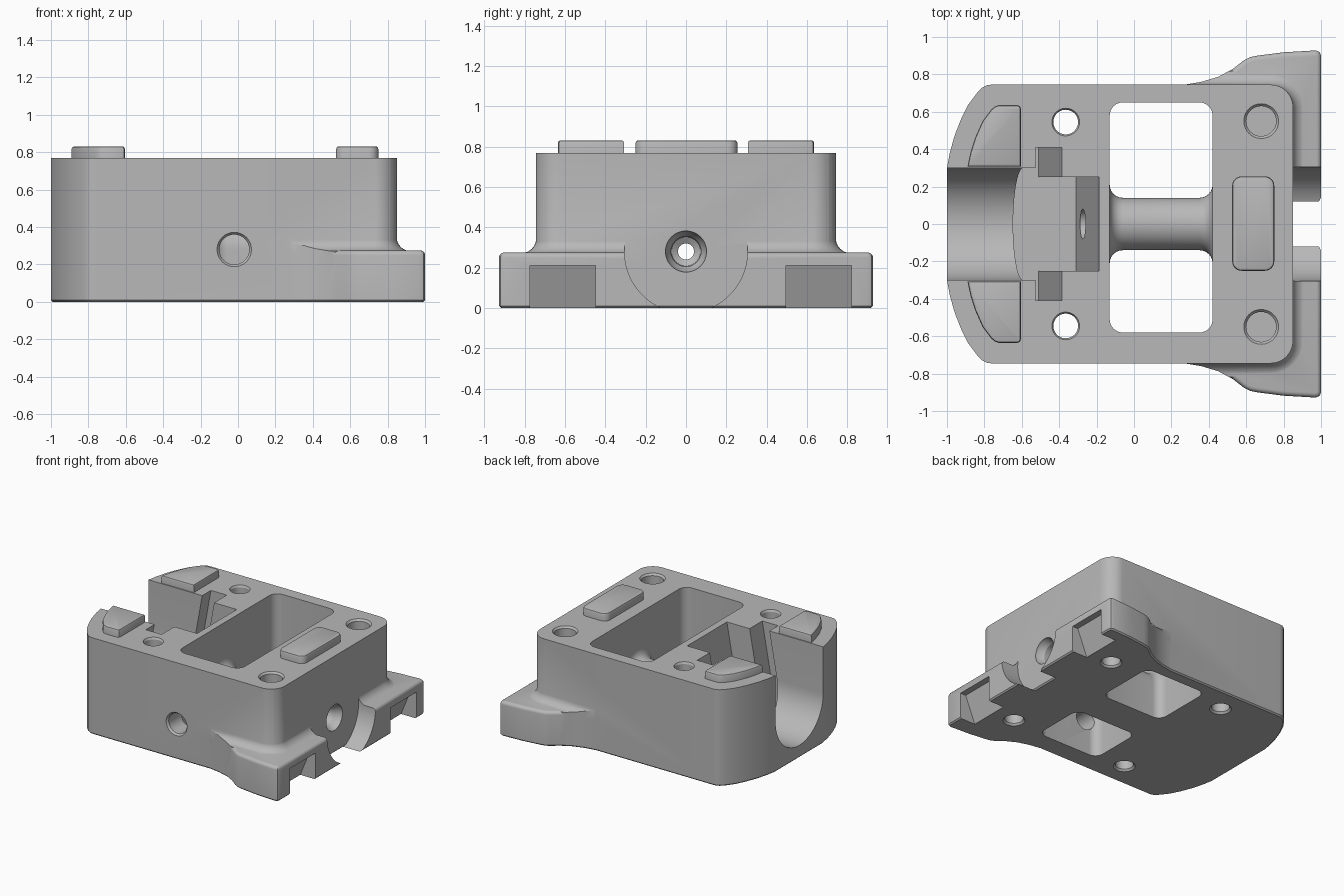
import bpy, bmesh
from math import sin, cos, pi, radians

if "Cube" in bpy.data.objects:
    bpy.data.objects.remove(bpy.data.objects["Cube"])

grey = bpy.data.materials.new("machined_grey")
grey.use_nodes = True
grey.diffuse_color = (0.48, 0.48, 0.48, 1)
grey.node_tree.nodes["Principled BSDF"].inputs["Base Color"].default_value = (0.48, 0.48, 0.48, 1)

TOP, AXIS_Z = 0.77, 0.28


def loft(name, rings, bevels=()):
    """Solid through closed rings; bevels are (height, size, segments)."""
    bm = bmesh.new()
    rows = [[bm.verts.new(p) for p in ring] for ring in rings]
    n = len(rows[0])
    for a, b in zip(rows, rows[1:]):
        for i in range(n):
            j = (i + 1) % n
            bm.faces.new((a[i], a[j], b[j], b[i]))
    bm.faces.new(rows[0][::-1])
    bm.faces.new(rows[-1])
    bmesh.ops.recalc_face_normals(bm, faces=bm.faces)
    for z, size, segs in bevels:
        rim = [e for e in bm.edges if all(abs(v.co.z - z) < 1e-5 for v in e.verts)]
        bmesh.ops.bevel(bm, geom=rim, offset=size, segments=segs, profile=0.5, affect='EDGES')
    me = bpy.data.meshes.new(name)
    bm.to_mesh(me)
    bm.free()
    me.materials.append(grey)
    ob = bpy.data.objects.new(name, me)
    bpy.context.collection.objects.link(ob)
    return ob


def prism(name, outline, z0, z1, bevels=()):
    return loft(name, [[(x, y, z) for x, y in outline] for z in (z0, z1)], bevels)


def rounded(x0, x1, y0, y1, r, segs=8):
    pts = []
    corners = ((x1 - r, y1 - r), (x0 + r, y1 - r), (x0 + r, y0 + r), (x1 - r, y0 + r))
    for q, (cx, cy) in enumerate(corners):
        for k in range(segs + 1):
            a = (q + k / segs) * pi / 2
            pts.append((cx + r * cos(a), cy + r * sin(a)))
    return pts


def lathe(name, axis, at, profile, n=48):
    """Round solid along an axis; profile is (position, radius)."""
    rings = []
    for t, r in profile:
        ring = []
        for i in range(n):
            u, v = r * cos(2 * pi * i / n), r * sin(2 * pi * i / n)
            ring.append({'x': (t, at[0] + u, at[1] + v),
                         'y': (at[0] + u, t, at[1] + v),
                         'z': (at[0] + u, at[1] + v, t)}[axis])
        rings.append(ring)
    return loft(name, rings)


def combine(ob, other, op):
    mod = ob.modifiers.new("combine", 'BOOLEAN')
    mod.operation, mod.object, mod.solver = op, other, 'EXACT'
    bpy.context.view_layer.objects.active = ob
    bpy.ops.object.modifier_apply(modifier=mod.name)
    bpy.data.objects.remove(other)


def mirrored(half):
    return half + [(x, -y) for x, y in reversed(half)]


# Feet: flared flange
foot_half = [(0.2, 0.735), (0.27, 0.745), (0.36, 0.76), (0.45, 0.787), (0.53, 0.83),
             (0.59, 0.877), (0.62, 0.892), (0.66, 0.9), (0.8, 0.918), (0.97, 0.928),
             (0.992, 0.92), (1, 0.9)]
feet = prism("feet", mirrored(foot_half), 0, 0.275, ((0.275, 0.025, 4), (0, 0.01, 1)))

# Fillet skirt between the feet and the block, trimmed to the flange outline
R = 0.075
steps = [(0.2, R)]
for k in range(9):
    t = k / 8 * pi / 2
    steps.append((0.272 + R * (1 - cos(t)), R * (1 - sin(t)) - 0.002))
skirt = loft("skirt", [[(x, y, z) for x, y in rounded(0.1, 0.85 + d, -0.745 - d, 0.745 + d, 0.12 + d)]
                       for z, d in steps])
combine(skirt, prism("trim", mirrored(foot_half), 0.1, 0.6), 'INTERSECT')
combine(feet, skirt, 'UNION')

# Round clearance and wedge pockets in the feet
combine(feet, lathe("clearance", 'x', (0, AXIS_Z), ((0.84, 0.305), (1.1, 0.305)), 96), 'DIFFERENCE')
for y0, y1 in ((-0.775, -0.45), (0.495, 0.82)):
    wedge = [(0.86, -0.01), (0.95, 0.21), (1.1, 0.21), (1.1, -0.01)]
    combine(feet, loft("pocket", [[(x, y, z) for x, z in wedge] for y in (y0, y1)]), 'DIFFERENCE')

# Main block with bowed end
corner = [(0.73 + 0.12 * sin(k * pi / 20), 0.625 + 0.12 * cos(k * pi / 20)) for k in range(11)]
bow = [(-1, 0.3), (-0.985, 0.38), (-0.96, 0.47), (-0.925, 0.56), (-0.885, 0.64),
       (-0.84, 0.7), (-0.81, 0.73), (-0.785, 0.743), (-0.76, 0.745)]
block = prism("block", mirrored(bow + corner), 0, TOP, ((0, 0.01, 1),))
combine(block, feet, 'UNION')

# Central cavity, open through the bottom
combine(block, prism("cavity", rounded(-0.13, 0.42, -0.58, 0.65, 0.07), -0.1, 1), 'DIFFERENCE')

# Shaft bridge across the cavity, flared into its end walls
sections = [(-0.16, 0.21)]
for k in range(7):
    t = k / 6 * pi / 2
    sections.append((-0.13 + 0.07 * (1 - cos(t)), 0.14 + 0.07 * (1 - sin(t))))
sections += [(0.29 - x, w) for x, w in reversed(sections)]
rings = []
for x, w in sections:
    arch = [(x, w * cos(i * pi / 24), AXIS_Z + w * sin(i * pi / 24)) for i in range(25)]
    rings.append([(x, w, 0)] + arch + [(x, -w, 0)])
combine(block, loft("bridge", rings), 'UNION')

# Leaning T slot behind the U groove
FLOOR, LEAN = 0.08, 0.18
tee = mirrored([(-0.65, 0.41), (-0.51, 0.41), (-0.51, 0.25), (-0.31, 0.25)])
combine(block, loft("slot", [[(x + (z - FLOOR) * LEAN, y, z) for x, y in tee]
                             for z in (FLOOR, 1)]), 'DIFFERENCE')
u_shape = [(0.3, 0.95)] + [(0.3 * cos(i * pi / 32), 0.4 - 0.3 * sin(i * pi / 32))
                           for i in range(33)] + [(-0.3, 0.95)]
combine(block, loft("groove", [[(-1.2, y, z) for y, z in u_shape],
                               [(-0.6 + (z - FLOOR) * LEAN, y, z) for y, z in u_shape]]), 'DIFFERENCE')

# Stepped shaft bore and side port
combine(block, lathe("bore", 'x', (0, AXIS_Z),
                     ((0.9, 0.107), (0.83, 0.1), (0.79, 0.075), (0.72, 0.072), (0.7, 0.04),
                      (-0.15, 0.04), (-0.17, 0.08), (-0.5, 0.08))), 'DIFFERENCE')
combine(block, lathe("port", 'y', (-0.02, AXIS_Z),
                     ((-0.78, 0.092), (-0.745, 0.092), (-0.73, 0.08), (-0.5, 0.08))), 'DIFFERENCE')

# Bolt holes: through at the bowed end, blind from both faces at the feet
for s in (-1, 1):
    combine(block, lathe("through_hole", 'z', (-0.365, s * 0.545),
                         ((-0.02, 0.08), (0, 0.08), (0.015, 0.066), (TOP - 0.015, 0.066),
                          (TOP, 0.074), (0.9, 0.074))), 'DIFFERENCE')
    combine(block, lathe("dowel_hole", 'z', (0.68, s * 0.55),
                         ((0.6, 0.08), (TOP - 0.015, 0.08), (TOP, 0.093), (0.9, 0.093))), 'DIFFERENCE')
    combine(block, lathe("foot_hole", 'z', (0.68, s * 0.55),
                         ((-0.02, 0.08), (0, 0.08), (0.015, 0.068), (0.2, 0.068))), 'DIFFERENCE')

# Raised pads
rim = ((0.832, 0.014, 2),)
pads = [prism("end_pad", rounded(0.525, 0.75, -0.25, 0.255, 0.05), 0.75, 0.832, rim)]
pad_half = [(-0.605, 0.307), (-0.605, 0.615), (-0.61, 0.63), (-0.625, 0.636), (-0.72, 0.636),
            (-0.745, 0.628), (-0.765, 0.61), (-0.81, 0.55), (-0.85, 0.46), (-0.875, 0.38), (-0.89, 0.307)]
for s, side in ((1, "back"), (-1, "front")):
    pads.append(prism(side + "_pad", [(x, s * y) for x, y in pad_half], 0.75, 0.832, rim))

for ob in [block] + pads:
    bpy.ops.object.select_all(action='DESELECT')
    ob.select_set(True)
    bpy.context.view_layer.objects.active = ob
    bpy.ops.object.shade_smooth_by_angle(angle=radians(28))
